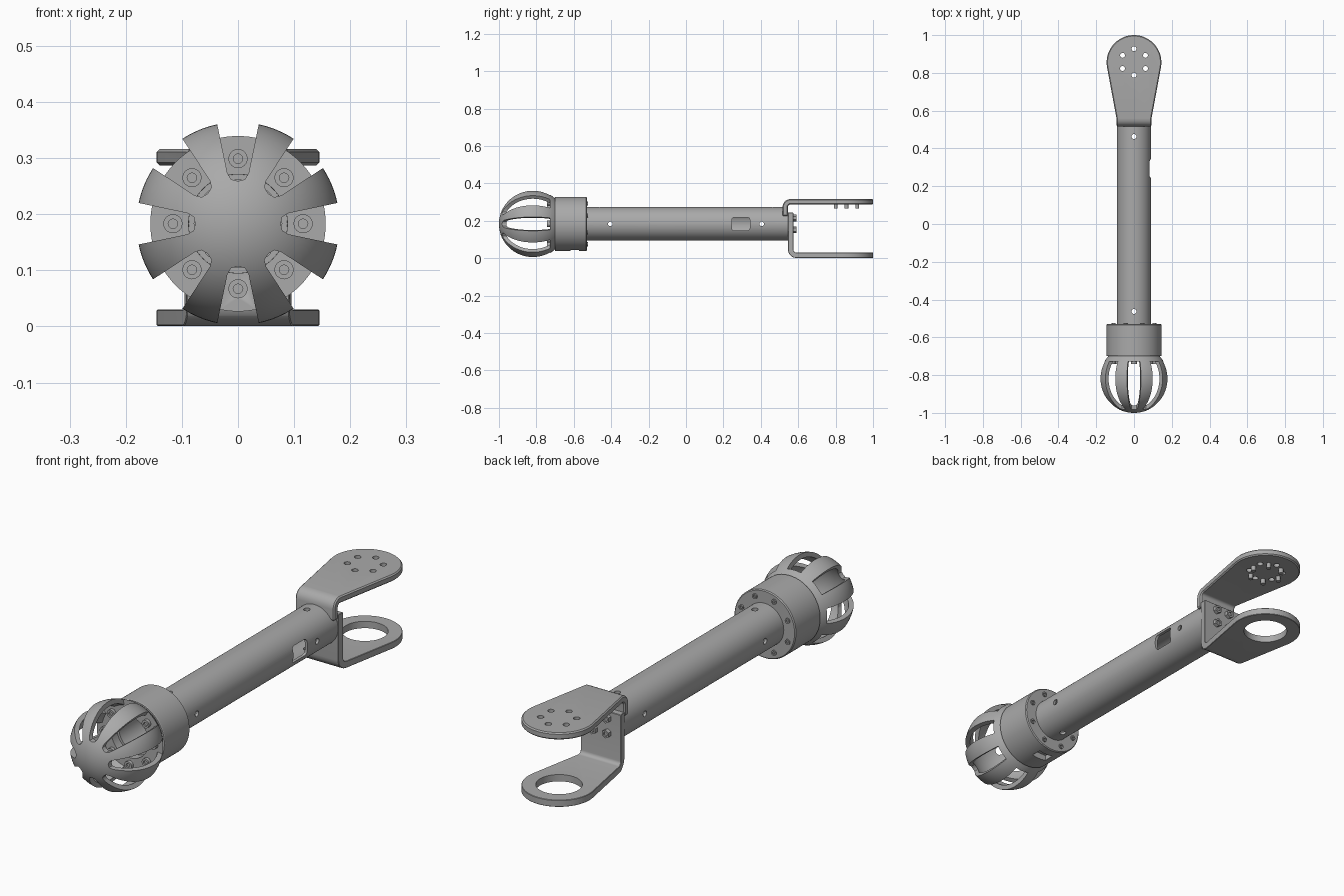
import bpy, bmesh, math
from mathutils import Matrix, Vector

if "Cube" in bpy.data.objects:
    bpy.data.objects.remove(bpy.data.objects["Cube"])

AXIS_Z = 0.183          # height of the main axis
BALL_R, BALL_Y = 0.181, -0.819
PAD_Y, PAD_R = 0.855, 0.145
TAU = 2 * math.pi

gray = bpy.data.materials.new("plain gray")
gray.use_nodes = True
gray.diffuse_color = (0.4, 0.4, 0.4, 1)
gray.node_tree.nodes["Principled BSDF"].inputs["Base Color"].default_value = (0.4, 0.4, 0.4, 1)
parts = []


def finish(bm, name, keep=True):
    bmesh.ops.recalc_face_normals(bm, faces=bm.faces)
    mesh = bpy.data.meshes.new(name)
    bm.to_mesh(mesh)
    bm.free()
    mesh.materials.append(gray)
    obj = bpy.data.objects.new(name, mesh)
    bpy.context.collection.objects.link(obj)
    if keep:
        parts.append(obj)
    return obj


def lathe(name, profile, steps=96):
    """Spin closed (radius, y) profile about the main axis."""
    bm = bmesh.new()
    vs = [bm.verts.new((r, y, AXIS_Z)) for r, y in profile]
    pairs = list(zip(vs, vs[1:] + vs[:1]))
    es = [bm.edges.new(p) for p in pairs if max(abs(v.co.x) for v in p) > 1e-6]
    bmesh.ops.spin(bm, geom=vs + es, cent=(0, 0, AXIS_Z), axis=(0, 1, 0),
                   angle=TAU, steps=steps)
    bmesh.ops.remove_doubles(bm, verts=bm.verts, dist=1e-5)
    return finish(bm, name)


def add_prism(bm, points, depth):
    """Extrude a flat outline of 3D points by a vector."""
    face = bm.faces.new([bm.verts.new(p) for p in points])
    new = bmesh.ops.extrude_face_region(bm, geom=[face], use_keep_orig=True)["geom"]
    bmesh.ops.translate(bm, vec=depth, verts=[v for v in new if isinstance(v, bmesh.types.BMVert)])


def add_rod(bm, center, axis, radius, length, sides=24):
    turn = Vector((0, 0, 1)).rotation_difference(Vector(axis)).to_matrix().to_4x4()
    bmesh.ops.create_cone(bm, cap_ends=True, segments=sides, radius1=radius, radius2=radius,
                          depth=length, matrix=Matrix.Translation(center) @ turn)


def apply_modifiers(obj):
    graph = bpy.context.evaluated_depsgraph_get()
    mesh = bpy.data.meshes.new_from_object(obj.evaluated_get(graph))
    obj.modifiers.clear()
    obj.data = mesh


def boolean(obj, bm, operation="DIFFERENCE"):
    tool = finish(bm, "cutter", keep=False)
    mod = obj.modifiers.new("cut", "BOOLEAN")
    mod.operation, mod.solver, mod.object = operation, "EXACT", tool
    apply_modifiers(obj)
    bpy.data.objects.remove(tool)


def around(radius, y, count, start=0.0):
    """Points evenly spaced about the main axis."""
    for i in range(count):
        a = start + TAU * i / count
        yield Vector((radius * math.cos(a), y, AXIS_Z + radius * math.sin(a)))


def ball_arc(radius, end_y, n=28):
    end = math.acos((BALL_Y - end_y) / radius)
    return [(radius * math.sin(end * i / n), BALL_Y - radius * math.cos(end * i / n))
            for i in range(n + 1)]


# Slotted ball cage with its mounting flange
FLOOR, JOINT = -0.728, -0.70
cage = lathe("ball_cage", ball_arc(BALL_R, JOINT) + [(0.088, JOINT), (0.088, FLOOR)]
             + ball_arc(0.161, FLOOR)[::-1])
slots = bmesh.new()
half = math.radians(11.8)
for i in range(8):
    mid = TAU * i / 8
    polar = [(0.25, -half), (0.25, half), (0.092, half), (0.08, half * 0.75),
             (0.076, 0), (0.08, -half * 0.75), (0.092, -half)]
    add_prism(slots, [(r * math.cos(mid + a), -1.1, AXIS_Z + r * math.sin(mid + a))
                      for r, a in polar], (0, FLOOR + 1.1, 0))
boolean(cage, slots)

# Collar housing behind the cage, with a slot underneath
collar = lathe("collar_housing", [(0.088, JOINT), (0.143, JOINT), (0.145, -0.697), (0.145, -0.534),
                                  (0.141, -0.53), (0.085, -0.53)])
notch = bmesh.new()
bmesh.ops.create_cube(notch, size=1, matrix=Matrix.Translation((0, -0.595, 0.04))
                      @ Matrix.Diagonal((0.07, 0.045, 0.05, 1)))
boolean(collar, notch)

# Main tube with closed rear end, pin holes and a side window
tube = lathe("main_tube", [(0.078, -0.69), (0.09, -0.69), (0.09, 0.545), (0, 0.545),
                           (0, 0.515), (0.078, 0.515)])
holes = bmesh.new()
for s in (-1, 1):
    add_rod(holes, (0, s * 0.463, AXIS_Z), (0, 0, 1), 0.013, 0.3)
    add_rod(holes, (0, s * 0.405, AXIS_Z), (1, 0, 0), 0.012, 0.3)
boolean(tube, holes)
window = bmesh.new()
corners = [(sy, sz, k) for sy, sz, k in ((1, 1, 0), (-1, 1, 1), (-1, -1, 2), (1, -1, 3))]
outline = []
for sy, sz, k in corners:
    for j in range(5):
        a = (k + j / 4) * math.pi / 2
        outline.append((0.03, 0.293 + sy * 0.036 + 0.012 * math.cos(a),
                        AXIS_Z + sz * 0.023 + 0.012 * math.sin(a)))
add_prism(window, outline, (0.1, 0, 0))
boolean(tube, window)


# Fork arms: bent strips trimmed to a teardrop outline
def fork_arm(name, y0, thick, z_out, z_end, bend, cutters):
    s = 1 if z_end < z_out else -1          # direction from outer face toward the axis
    def corner(r):
        return [(y0 + bend - r * math.cos(a), z_out - s * (bend - r * math.sin(a)))
                for a in (j * math.pi / 10 for j in range(6))]
    side = ([(y0, z_end)] + corner(bend) + [(1.1, z_out), (1.1, z_out - s * thick)]
            + corner(bend - thick)[::-1] + [(y0 + thick, z_end)])
    bm = bmesh.new()
    add_prism(bm, [(-0.2, y, z) for y, z in side], (0.4, 0, 0))
    arm = finish(bm, name)
    trim = bmesh.new()
    lean = math.radians(-9)
    arc = [lean + (math.pi - 2 * lean) * i / 48 for i in range(49)]
    pad = [(PAD_R * math.cos(a), PAD_Y + PAD_R * math.sin(a), -0.1) for a in arc]
    add_prism(trim, [(-0.092, 0.555, -0.1), (-0.092, 0.4, -0.1), (0.092, 0.4, -0.1),
                     (0.092, 0.555, -0.1)] + pad, (0, 0, 0.6))
    boolean(arm, trim, "INTERSECT")
    bevel = arm.modifiers.new("edge", "BEVEL")
    bevel.width, bevel.segments, bevel.angle_limit = 0.005, 1, math.radians(50)
    apply_modifiers(arm)
    boolean(arm, cutters)


def ring(radius, z, start):
    for i in range(6):
        a = start + TAU * i / 6
        yield (radius * math.cos(a), PAD_Y + 0.003 + radius * math.sin(a), z)


screw_holes = bmesh.new()
for p in ring(0.07, 0.3, math.pi / 2):
    add_rod(screw_holes, p, (0, 0, 1), 0.013, 0.2)
fork_arm("upper_fork_arm", 0.516, 0.029, 0.316, 0.225, 0.042, screw_holes)

bearing_hole = bmesh.new()
add_rod(bearing_hole, (0, PAD_Y, 0), (0, 0, 1), 0.09, 0.2, 64)
fork_arm("lower_fork_arm", 0.545, 0.029, 0.001, 0.243, 0.045, bearing_hole)

# Short pins below the upper arm
pins = bmesh.new()
for p in ring(0.067, 0.278, 0):
    add_rod(pins, p, (0, 0, 1), 0.010, 0.026)
finish(pins, "upper_arm_pins")


# Socket-head bolts
def bolts(name, radius, y, count, start, size, out, sides=24):
    bm = bmesh.new()
    for p in around(radius, y, count, start):
        add_rod(bm, p, (0, 1, 0), size, 0.02, sides)
    obj = finish(bm, name)
    sockets = bmesh.new()
    for p in around(radius, y + out * 0.01, count, start):
        add_rod(sockets, p, (0, 1, 0), size * 0.5, 0.014, 12)
    boolean(obj, sockets)


bolts("cage_bolts", 0.116, FLOOR - 0.004, 8, 0, 0.017, -1)
bolts("collar_bolts", 0.118, -0.535, 8, math.pi / 8, 0.011, 1)
bolts("fork_bolts", 0.045, 0.58, 4, math.pi / 4, 0.018, 1, 6)

# Smooth curved faces, keep hard edges
bpy.ops.object.select_all(action="DESELECT")
for obj in parts:
    obj.select_set(True)
bpy.context.view_layer.objects.active = parts[0]
bpy.ops.object.shade_smooth_by_angle(angle=math.radians(30))
